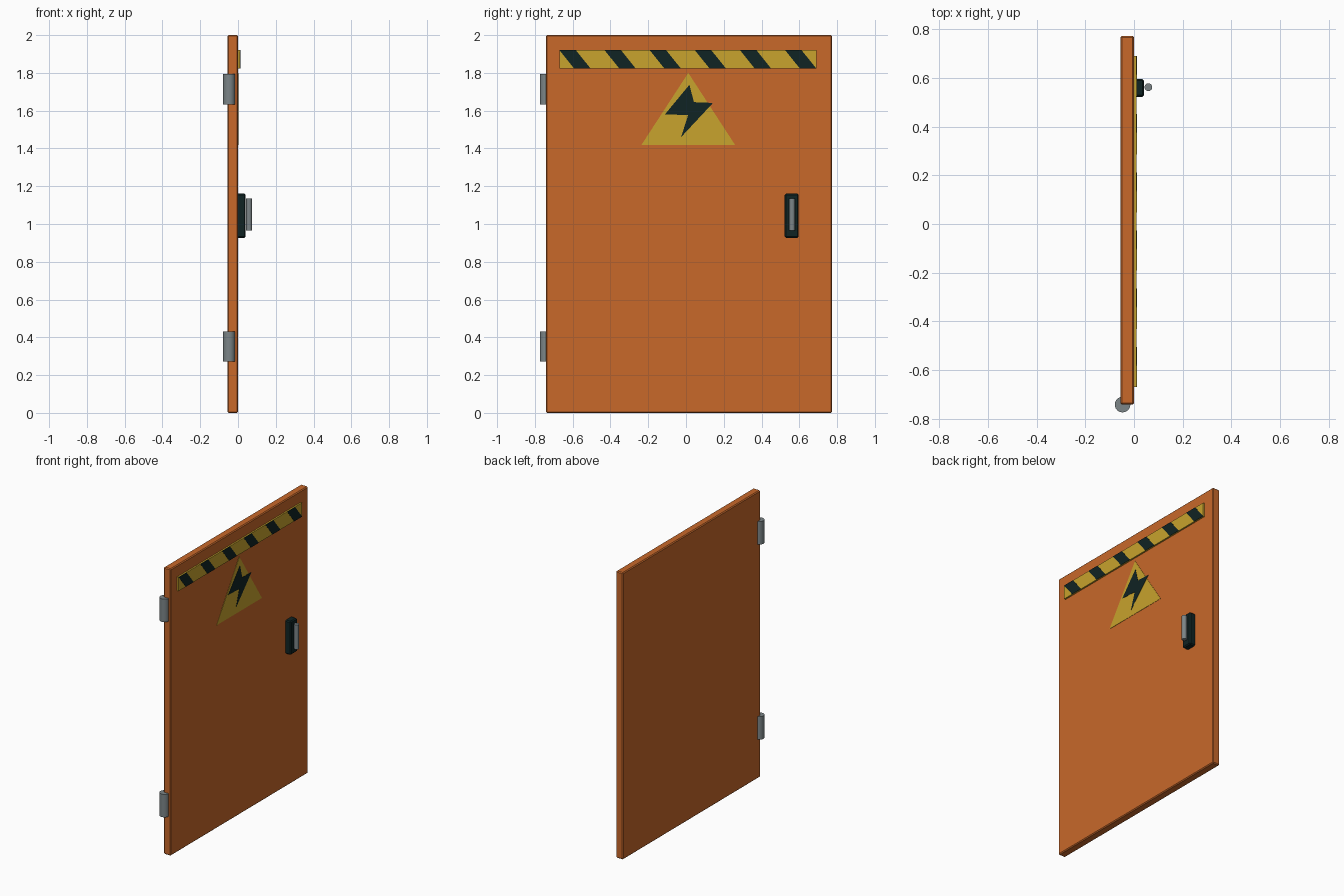
import bpy
import bmesh
from mathutils import Matrix

if "Cube" in bpy.data.objects:
    bpy.data.objects.remove(bpy.data.objects["Cube"], do_unlink=True)


def material(name, r, g, b):
    mat = bpy.data.materials.new(name)
    mat.use_nodes = True
    mat.diffuse_color = (r, g, b, 1)
    shader = mat.node_tree.nodes["Principled BSDF"]
    shader.inputs["Base Color"].default_value = (r, g, b, 1)
    shader.inputs["Roughness"].default_value = 0.6
    return mat


orange = material("orange paint", 0.578, 0.138, 0.023)
yellow = material("warning yellow", 0.578, 0.367, 0.026)
black = material("dark plastic", 0.005, 0.017, 0.017)
steel = material("grey steel", 0.2, 0.235, 0.245)


def finish(name, bm, mat):
    bmesh.ops.recalc_face_normals(bm, faces=bm.faces)
    mesh = bpy.data.meshes.new(name)
    bm.to_mesh(mesh)
    bm.free()
    mesh.materials.append(mat)
    obj = bpy.data.objects.new(name, mesh)
    bpy.context.collection.objects.link(obj)
    return obj


def box(name, low, high, mat, bevel=0):
    size = [b - a for a, b in zip(low, high)]
    middle = [(a + b) / 2 for a, b in zip(low, high)]
    bm = bmesh.new()
    bmesh.ops.create_cube(bm, size=1, matrix=Matrix.Translation(middle) @ Matrix.Diagonal((*size, 1)))
    if bevel:
        bmesh.ops.bevel(bm, geom=bm.edges[:], offset=bevel, segments=1, affect='EDGES')
    return finish(name, bm, mat)


def rod(name, x, y, low, high, radius, mat):
    bm = bmesh.new()
    bmesh.ops.create_cone(bm, cap_ends=True, segments=24, radius1=radius, radius2=radius,
                          depth=high - low, matrix=Matrix.Translation((x, y, (low + high) / 2)))
    obj = finish(name, bm, mat)
    bpy.ops.object.select_all(action='DESELECT')
    obj.select_set(True)
    bpy.context.view_layer.objects.active = obj
    bpy.ops.object.shade_smooth_by_angle()
    return obj


def plate(name, outlines, back, front, mat):
    """Thin plates facing +x, one for each (y, z) outline."""
    bm = bmesh.new()
    for outline in outlines:
        face = bm.faces.new([bm.verts.new((back, y, z)) for y, z in outline])
        grown = bmesh.ops.extrude_face_region(bm, geom=[face], use_keep_orig=True)
        moved = [v for v in grown["geom"] if isinstance(v, bmesh.types.BMVert)]
        bmesh.ops.translate(bm, verts=moved, vec=(front - back, 0, 0))
    return finish(name, bm, mat)


# Door panel and its two hinge barrels
box("door_panel", (-0.055, -0.742, 0), (0, 0.773, 2), orange, 0.006)
for label, bottom in (("lower", 0.272), ("upper", 1.633)):
    rod(label + "_hinge", -0.047, -0.742, bottom, bottom + 0.16, 0.032, steel)

# Hazard strip with slanted stripes
strip_low, strip_high, strip_start = 1.823, 1.92, -0.67
box("hazard_strip", (0, strip_start, strip_low), (0.011, 0.69, strip_high), yellow)
stripes = []
for i in range(6):
    y = strip_start + i * 0.239
    stripes.append([(y, strip_high), (y + 0.087, strip_high),
                    (y + 0.165, strip_low), (y + 0.078, strip_low)])
plate("hazard_stripes", stripes, 0.0105, 0.012, black)

# Warning triangle with a bolt
plate("warning_triangle", [[(-0.237, 1.417), (0.261, 1.417), (0.012, 1.8)]], -0.001, 0.002, yellow)
bolt = [(0.018, 1.737), (0.042, 1.645), (0.143, 1.641),
        (-0.026, 1.46), (0.011, 1.576), (-0.111, 1.581)]
plate("warning_bolt", [bolt], 0.001, 0.0035, black)

# Handle
box("handle_base", (-0.008, 0.522, 0.927), (0.041, 0.596, 1.161), black, 0.007)
rod("handle_bar", 0.059, 0.562, 0.965, 1.136, 0.016, steel)
